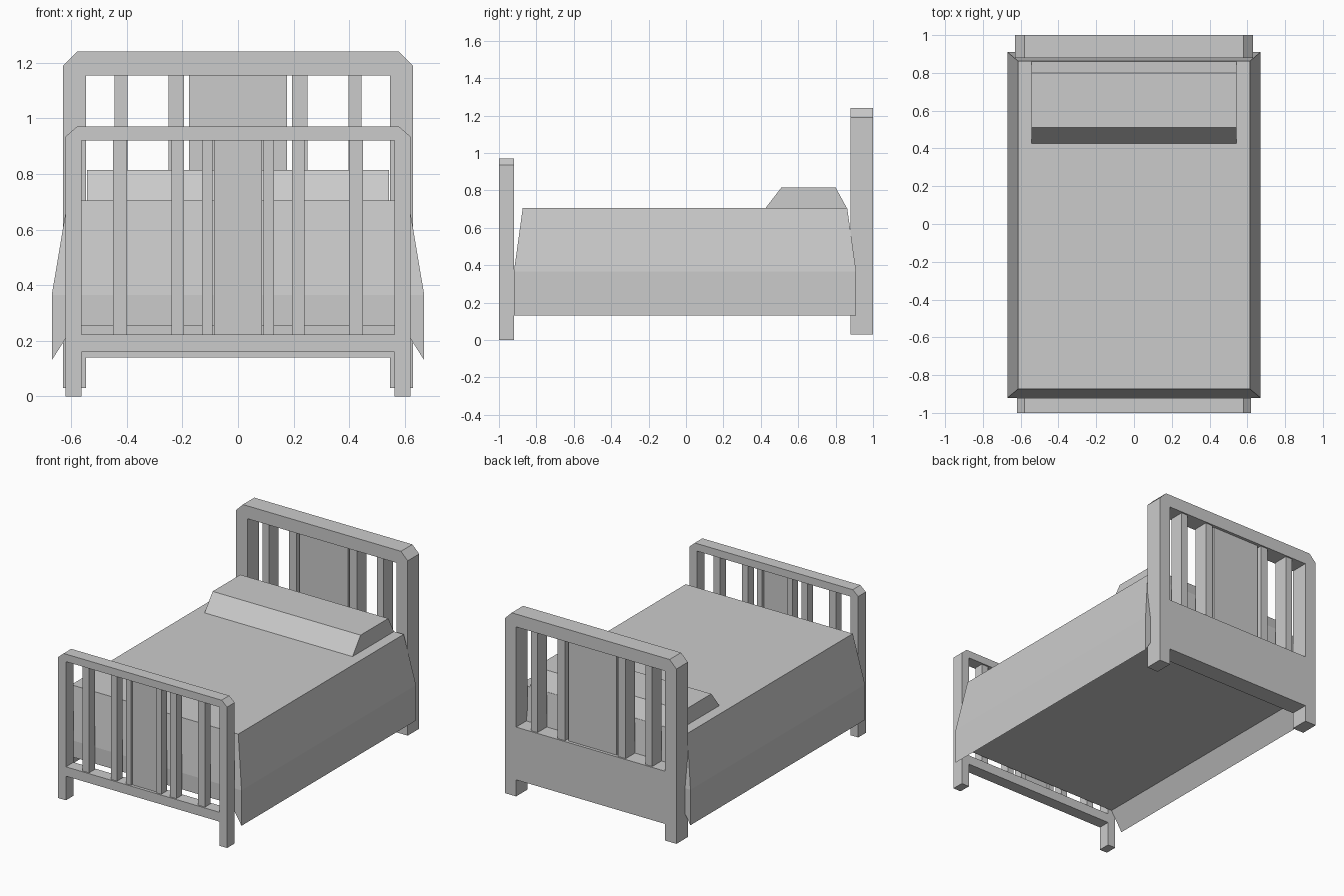
import bpy, bmesh

if "Cube" in bpy.data.objects:
    bpy.data.objects.remove(bpy.data.objects["Cube"])


def finish(name, bm, mirror=False):
    bmesh.ops.recalc_face_normals(bm, faces=bm.faces)
    me = bpy.data.meshes.new(name)
    bm.to_mesh(me)
    bm.free()
    ob = bpy.data.objects.new(name, me)
    bpy.context.collection.objects.link(ob)
    if mirror:
        ob.modifiers.new("mirror", 'MIRROR').use_axis = (True, False, False)
    return ob


def prism(name, profile, axis, lo, hi):
    """Extrude a 2D profile along x (profile is y,z) or y (profile is x,z)."""
    bm = bmesh.new()
    place = (lambda a, b: (lo, a, b)) if axis == 'x' else (lambda a, b: (a, lo, b))
    face = bm.faces.new([bm.verts.new(place(a, b)) for a, b in profile])
    ext = bmesh.ops.extrude_face_region(bm, geom=[face])
    moved = [v for v in ext['geom'] if isinstance(v, bmesh.types.BMVert)]
    d = hi - lo
    bmesh.ops.translate(bm, verts=moved, vec=(d, 0, 0) if axis == 'x' else (0, d, 0))
    return finish(name, bm)


def box(name, x, y, z, mirror=False):
    bm = bmesh.new()
    bmesh.ops.create_cube(bm, size=1)
    for v in bm.verts:
        v.co = [r[0] if c < 0 else r[1] for c, r in zip(v.co, (x, y, z))]
    return finish(name, bm, mirror)


def bed_end(name, w, inner, z0, top, under, cham, y, rail, slats, slat_y, panel, panel_y):
    # posts and top rail in one piece, with clipped corners
    cx, cz = cham
    half = [(inner, under), (inner, z0), (w, z0), (w, cz), (cx, top)]
    outline = half + [(-a, b) for a, b in reversed(half)]
    prism(name + "_frame", outline, 'y', *y)
    # lower rail
    box(name + "_lower_rail", (-inner, inner), y, rail)
    # slats in mirrored pairs
    for i, x in enumerate(slats):
        box(f"{name}_slat_pair_{i + 1}", x, slat_y, (rail[1], under), True)
    # centre panel
    box(name + "_panel", (-panel, panel), panel_y, (rail[1], under))


bed_end("headboard", 0.63, 0.547, 0.03, 1.24, 1.155, (0.58, 1.19), (0.88, 1.0),
        (0.14, 0.49), [(0.397, 0.445), (0.195, 0.25)], (0.89, 0.99),
        0.177, (0.90, 0.98))
bed_end("footboard", 0.62, 0.563, 0.0, 0.97, 0.92, (0.58, 0.935), (-1.0, -0.92),
        (0.16, 0.222), [(0.40, 0.45), (0.195, 0.24), (0.092, 0.13)], (-0.99, -0.93),
        0.087, (-0.98, -0.94))

# bedding: stacked rings, side flaps hanging below the flat underside
bm = bmesh.new()
Y0, Y1 = -0.92, 0.91
rings = [(0.613, -0.873, 0.862, 0.705), (0.67, Y0, Y1, 0.365),
         (0.67, Y0, Y1, 0.13), (0.59, Y0, Y1, 0.255)]
rows = [[bm.verts.new(p) for p in ((-x, a, z), (x, a, z), (x, b, z), (-x, b, z))]
        for x, a, b, z in rings]
top, mid, hem, base = rows
bm.faces.new(top)
bm.faces.new(base)
for i in range(4):
    j = (i + 1) % 4
    bm.faces.new((top[i], top[j], mid[j], mid[i]))
for i, j in ((1, 2), (3, 0)):
    bm.faces.new((mid[i], mid[j], hem[j], hem[i]))
    bm.faces.new((hem[i], hem[j], base[j], base[i]))
for i, j in ((0, 1), (2, 3)):
    bm.faces.new((mid[i], mid[j], hem[j], base[j], base[i], hem[i]))
finish("bedding", bm)

# pillow bolster
prism("pillow", [(0.425, 0.705), (0.51, 0.815), (0.80, 0.815), (0.86, 0.705)],
      'x', -0.543, 0.543)
